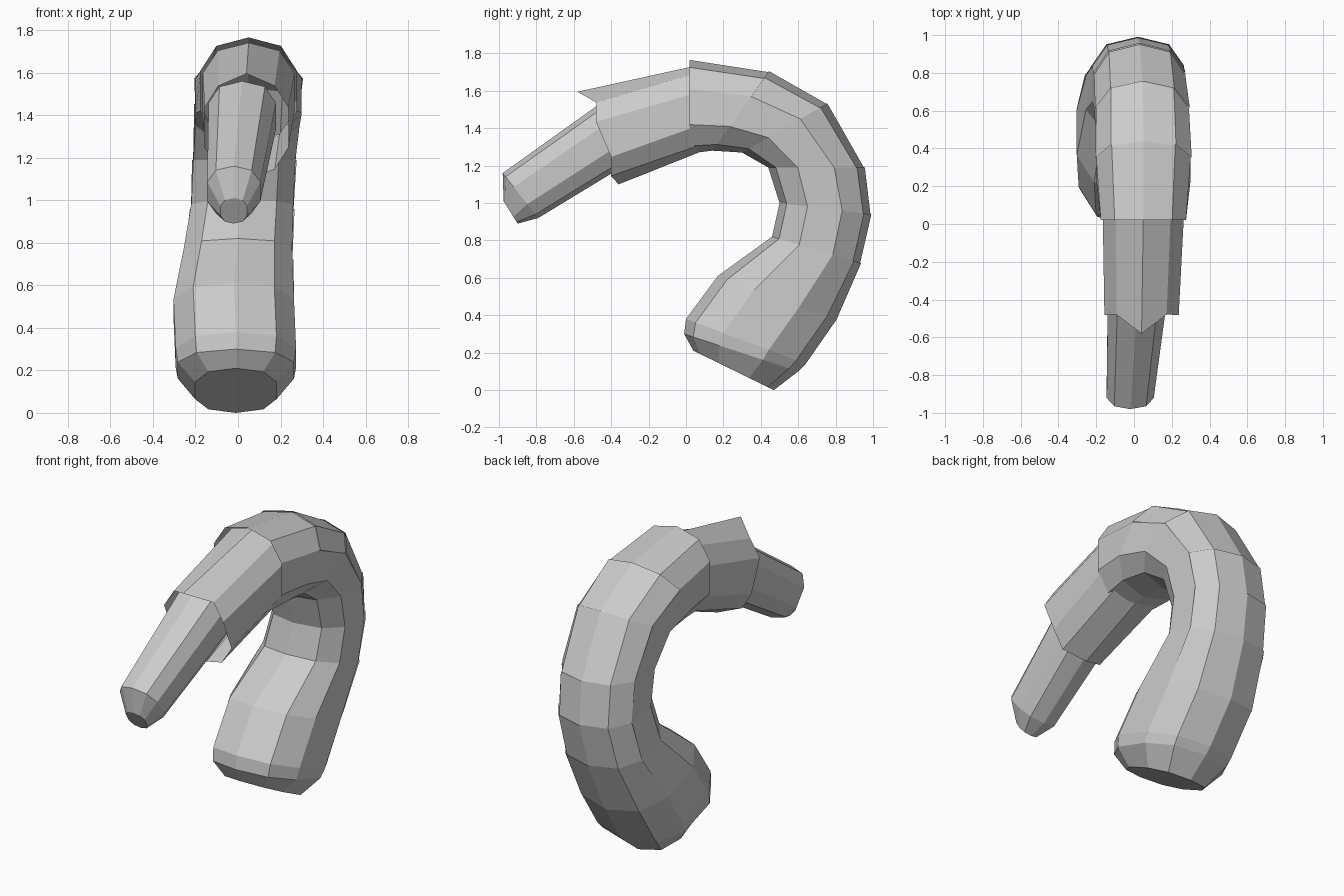
import bpy, bmesh, math
from mathutils import Vector

if "Cube" in bpy.data.objects:
    bpy.data.objects.remove(bpy.data.objects["Cube"])

SIDES = 10


def section(ring, i, grow=1.0, power=0.82):
    """Point i on a ring given as outer y,z / inner y,z / centre x / half width."""
    oy, oz, iy, iz, cx, hw = ring
    a = math.tau * i / SIDES
    c, s = (math.copysign(abs(f(a)) ** power, f(a)) for f in (math.cos, math.sin))
    return Vector((cx + hw * grow * s,
                   (oy + iy) / 2 + (oy - iy) / 2 * grow * c,
                   (oz + iz) / 2 + (oz - iz) / 2 * grow * c))


def finish(name, bm):
    bmesh.ops.recalc_face_normals(bm, faces=bm.faces)
    me = bpy.data.meshes.new(name)
    bm.to_mesh(me)
    bm.free()
    ob = bpy.data.objects.new(name, me)
    bpy.context.collection.objects.link(ob)
    return ob


def tube(name, rings, cap_start=False, cap_end=False, rim=None):
    bm = bmesh.new()
    loops = [[bm.verts.new(section(r, i)) for i in range(SIDES)] for r in rings]
    for a, b in zip(loops, loops[1:]):
        for i in range(SIDES):
            j = (i + 1) % SIDES
            bm.faces.new((a[i], a[j], b[j], b[i]))
    if cap_start:
        bm.faces.new(loops[0])
    if cap_end:
        bm.faces.new(loops[-1])
    if rim:
        # jagged open rim
        for i, v in enumerate(loops[-1]):
            v.co += Vector(rim) * (1 if i == 0 else 0.35 if i % 2 == 0 else 0)
    return finish(name, bm)


# Curled body, from the rounded foot to the open collar
body = [
    (0.47, 0.00, 0.04, 0.21, -0.01, 0.20),
    (0.60, 0.10, -0.01, 0.30, -0.01, 0.285),
    (0.64, 0.14, 0.00, 0.38, -0.01, 0.295),
    (0.80, 0.37, 0.17, 0.61, -0.02, 0.295),
    (0.93, 0.68, 0.46, 0.82, 0.00, 0.265),
    (0.985, 0.94, 0.50, 1.00, 0.02, 0.25),
    (0.95, 1.19, 0.44, 1.19, 0.03, 0.25),
    (0.75, 1.53, 0.30, 1.27, 0.045, 0.255),
    (0.44, 1.70, 0.14, 1.28, 0.05, 0.26),
    (0.02, 1.765, 0.02, 1.265, 0.05, 0.235),
]
tube("curled_body", body, cap_start=True)

# Overlapping plates along the outer curve
for k in range(3, len(body) - 2):
    bm = bmesh.new()
    a, b = body[k], body[k + 1]
    near = [bm.verts.new(section(a, i, 1.005)) for i in range(-2, 3)]
    far = [bm.verts.new(section(b, i, 1.025)) for i in range(-2, 3)]
    for i in range(4):
        bm.faces.new((near[i], near[i + 1], far[i + 1], far[i]))
    finish(f"back_plate_{k - 2}", bm)

# Straight sleeve with a pointed open rim
tube("sleeve", [
    (0.08, 1.74, 0.08, 1.275, 0.05, 0.225),
    (-0.49, 1.575, -0.36, 1.10, 0.04, 0.205),
], rim=(0, -0.09, 0.02))

# Tapered tip emerging from the sleeve
tube("tip", [
    (-0.42, 1.56, -0.28, 1.23, 0.02, 0.165),
    (-0.98, 1.16, -0.79, 0.92, -0.02, 0.13),
    (-0.975, 1.01, -0.90, 0.89, -0.02, 0.065),
], cap_start=True, cap_end=True)
